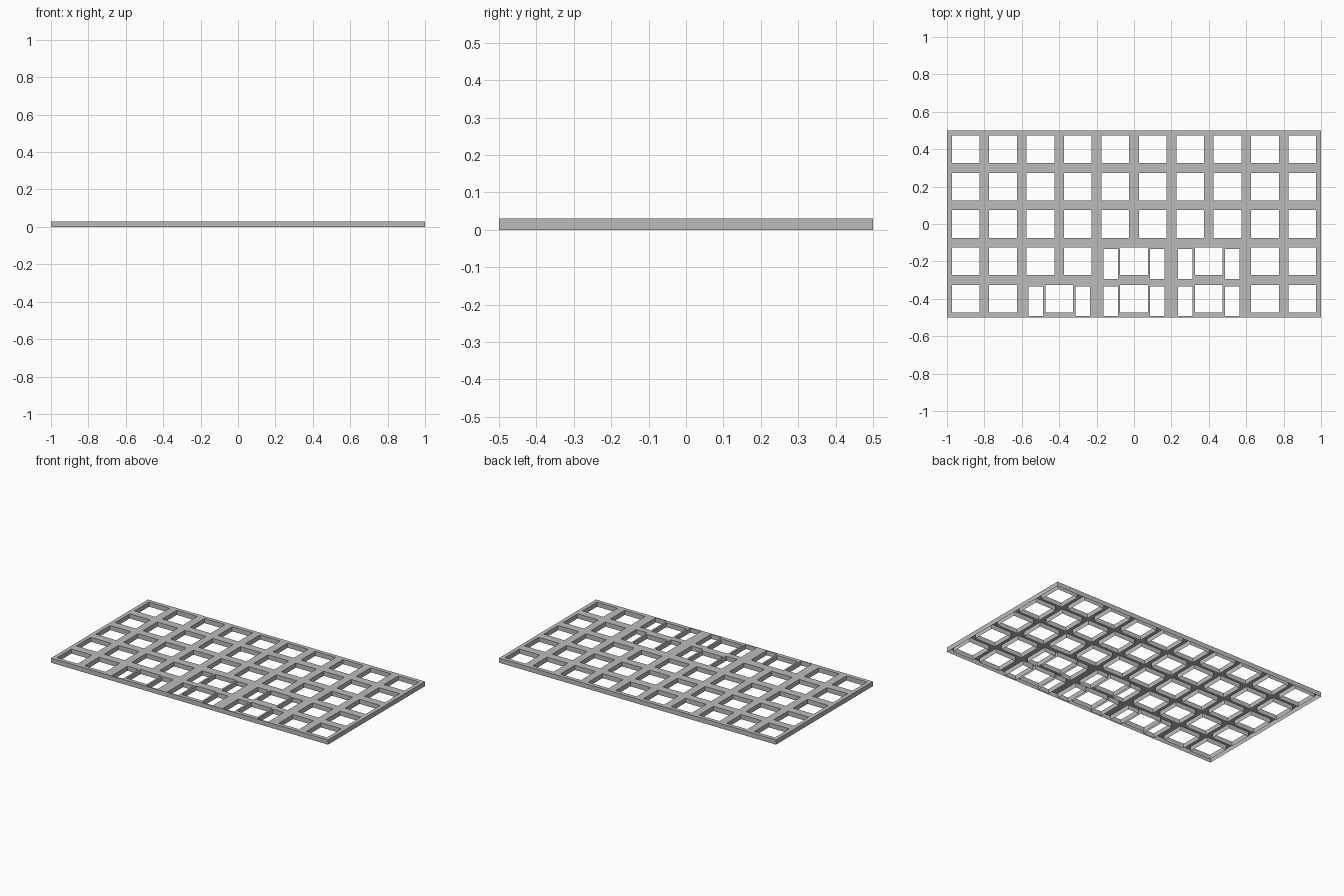
import bpy, bmesh

cube = bpy.data.objects.get("Cube")
if cube:
    bpy.data.objects.remove(cube)

HEIGHT = 0.03
PITCH = 0.2
SWITCH = 0.074      # half size of a square opening
SLOT = (0.039, 0.08)  # half sizes of a narrow side opening

# Wide positions: row number -> centres of the double-width openings
wide = {3: (0.0, 0.4), 4: (-0.4, 0.0, 0.4)}

# Collect all openings as rectangles
holes = []


def add_hole(x, y, hx, hy):
    holes.append(tuple(round(v, 4) for v in (x - hx, x + hx, y - hy, y + hy)))


for row in range(5):
    y = 0.4 - row * PITCH
    centres = wide.get(row, ())
    for col in range(10):
        x = -0.9 + col * PITCH
        if all(abs(x - c) > 0.15 for c in centres):
            add_hole(x, y, SWITCH, SWITCH)
    for c in centres:
        add_hole(c, y, SWITCH, SWITCH)
        for side in (-1, 1):
            add_hole(c + side * 0.125, y - 0.013, *SLOT)

# Top sheet: a grid cut along every opening edge, leaving the openings empty
xs = sorted({-1.0, 1.0} | {v for h in holes for v in h[:2]})
ys = sorted({-0.5, 0.5} | {v for h in holes for v in h[2:]})
bm = bmesh.new()
verts = {}


def vert(x, y):
    if (x, y) not in verts:
        verts[x, y] = bm.verts.new((x, y, HEIGHT))
    return verts[x, y]


for x0, x1 in zip(xs, xs[1:]):
    for y0, y1 in zip(ys, ys[1:]):
        mx, my = (x0 + x1) / 2, (y0 + y1) / 2
        if not any(a < mx < b and c < my < d for a, b, c, d in holes):
            bm.faces.new([vert(x0, y0), vert(x1, y0), vert(x1, y1), vert(x0, y1)])

# Thin walls hanging from the outer border and every opening, open underneath
top = bm.faces[:] 
rim = [e for e in bm.edges if e.is_boundary]
walls = bmesh.ops.extrude_edge_only(bm, edges=rim)["geom"]
for v in walls:
    if isinstance(v, bmesh.types.BMVert):
        v.co.z = 0.0
bmesh.ops.recalc_face_normals(bm, faces=bm.faces[:])
if top[0].normal.z < 0:
    bmesh.ops.reverse_faces(bm, faces=bm.faces[:])

mesh = bpy.data.meshes.new("switch_plate")
bm.to_mesh(mesh)
bm.free()
plate = bpy.data.objects.new("switch_plate", mesh)
bpy.context.collection.objects.link(plate)

# Plain grey material
grey = bpy.data.materials.new("plain_grey")
grey.use_nodes = True
colour = (0.5, 0.5, 0.5, 1)
grey.diffuse_color = colour
grey.node_tree.nodes["Principled BSDF"].inputs["Base Color"].default_value = colour
mesh.materials.append(grey)
